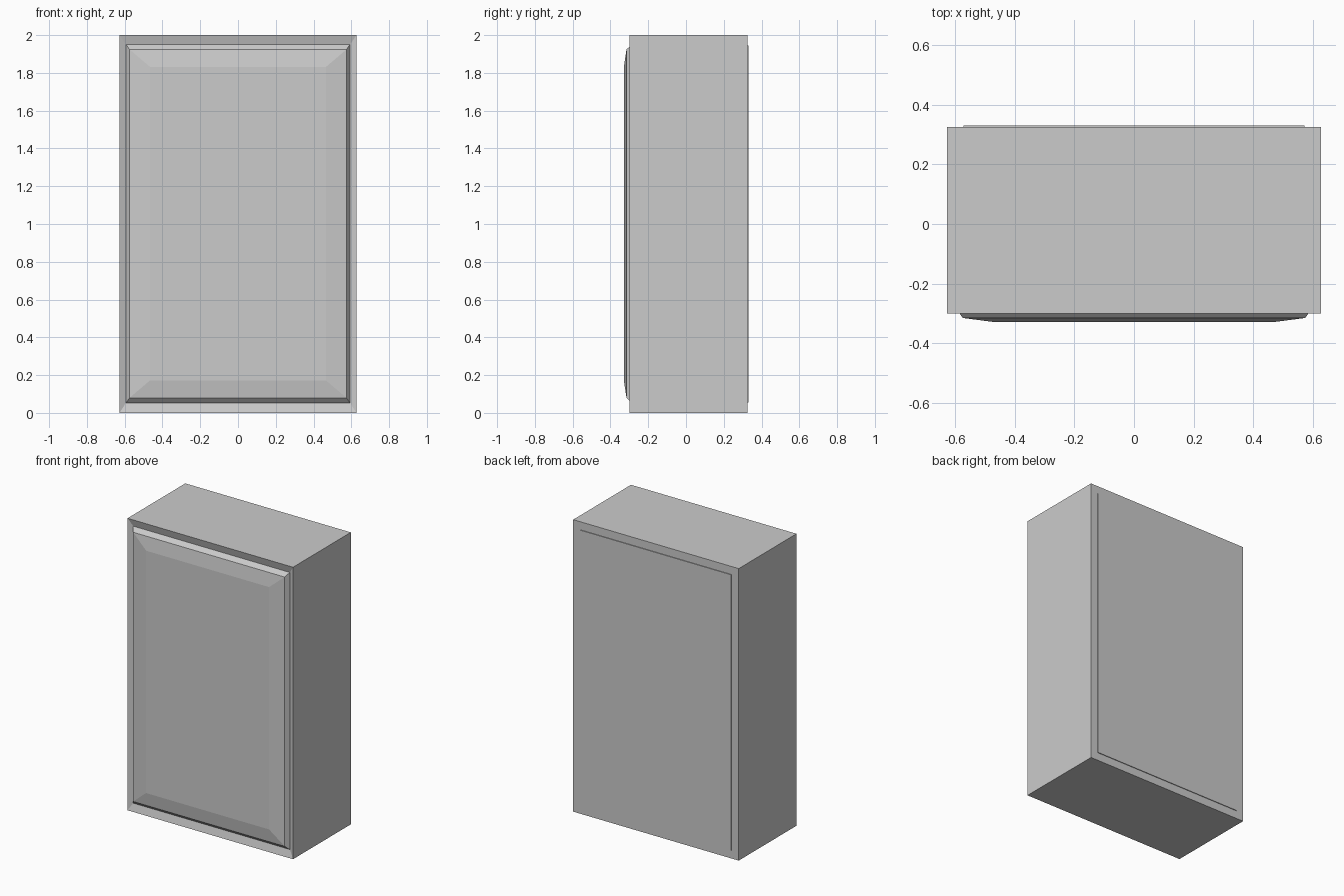
import bpy, bmesh

if "Cube" in bpy.data.objects:
    bpy.data.objects.remove(bpy.data.objects["Cube"])


def ringed_panel(name, rings):
    """Skin nested upright rectangles (half width, z low, z high, y) and cap both ends."""
    bm = bmesh.new()
    loops = []
    for w, z0, z1, y in rings:
        corners = [(-w, z0), (w, z0), (w, z1), (-w, z1)]
        loops.append([bm.verts.new((x, y, z)) for x, z in corners])
    for a, b in zip(loops, loops[1:]):
        for i in range(4):
            j = (i + 1) % 4
            bm.faces.new((a[i], a[j], b[j], b[i]))
    bm.faces.new(loops[0])
    bm.faces.new(loops[-1])
    bmesh.ops.recalc_face_normals(bm, faces=bm.faces)
    mesh = bpy.data.meshes.new(name)
    bm.to_mesh(mesh)
    bm.free()
    obj = bpy.data.objects.new(name, mesh)
    bpy.context.collection.objects.link(obj)
    return obj


# Cabinet box, with a front rim sloping inward to a shallow recess
ringed_panel("cabinet", [
    (0.627, 0.0, 2.0, 0.325),
    (0.627, 0.0, 2.0, -0.300),
    (0.594, 0.052, 1.951, -0.286),
])

# Raised front cover: steep edge, then a gentle slope up to the flat centre
ringed_panel("front_cover", [
    (0.593, 0.053, 1.950, -0.284),
    (0.592, 0.054, 1.949, -0.289),
    (0.574, 0.080, 1.924, -0.315),
    (0.466, 0.172, 1.832, -0.329),
])

# Thin panel on the back
ringed_panel("back_panel", [
    (0.572, 0.055, 1.945, 0.320),
    (0.572, 0.055, 1.945, 0.330),
])
